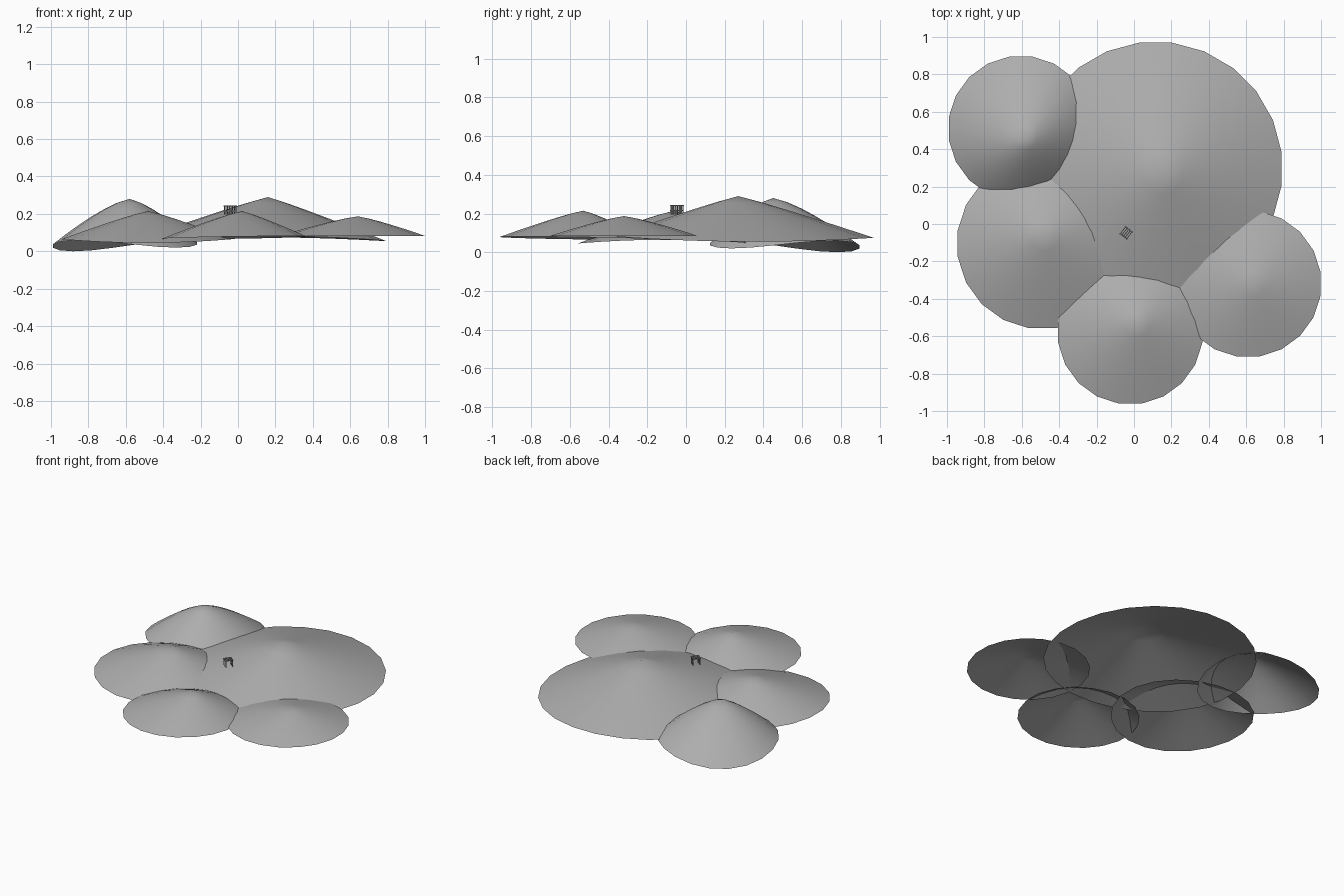
import bpy, bmesh
from math import sin, cos, pi, radians
from mathutils import Matrix, Vector

if "Cube" in bpy.data.objects:
    bpy.data.objects.remove(bpy.data.objects["Cube"])


def material(name, value):
    mat = bpy.data.materials.new(name)
    mat.use_nodes = True
    colour = (value, value, value, 1)
    mat.diffuse_color = colour
    mat.node_tree.nodes["Principled BSDF"].inputs["Base Color"].default_value = colour
    return mat


grey = material("canopy grey", 0.42)


def make_object(name, bm, mat):
    mesh = bpy.data.meshes.new(name)
    bm.to_mesh(mesh)
    bm.free()
    mesh.materials.append(mat)
    obj = bpy.data.objects.new(name, mesh)
    bpy.context.collection.objects.link(obj)
    return obj


def canopy(name, centre, radius, apex, rim, wave=0, axis=0, tilt=(0, 0), power=1.15, sides=20, rings=6):
    """Open, shallow cone with a gently waving rim."""
    bm = bmesh.new()
    tip = Vector(apex)
    top = bm.verts.new(tip)
    previous = None
    for r in range(1, rings + 1):
        t = r / rings
        ring = []
        for i in range(sides):
            a = 2 * pi * (i + 0.5) / sides
            edge = Vector((centre[0] + radius * cos(a), centre[1] + radius * sin(a),
                           rim + wave * cos(2 * (a - radians(axis))) + tilt[0] * cos(a) + tilt[1] * sin(a)))
            p = tip.lerp(edge, t)
            p.z = tip.z + (edge.z - tip.z) * t ** power
            ring.append(bm.verts.new(p))
        for i in range(sides):
            j = (i + 1) % sides
            if previous:
                bm.faces.new((previous[i], ring[i], ring[j], previous[j]))
            else:
                bm.faces.new((top, ring[i], ring[j]))
        previous = ring
    for face in bm.faces:
        face.smooth = True
    return make_object(name, bm, grey)


# Five overlapping canopies
canopy("main_canopy", (0.115, 0.295), 0.68, (0.16, 0.27, 0.29), 0.067, wave=-0.012, tilt=(0, -0.004), power=1.08, sides=24)
canopy("back_right_canopy", (-0.605, 0.51), 0.39, (-0.58, 0.45, 0.28), 0.035, wave=-0.025, axis=135, tilt=(0.007, -0.007), power=1.35)
canopy("right_canopy", (-0.49, -0.105), 0.458, (-0.48, -0.06, 0.215), 0.055, wave=0.01)
canopy("front_canopy", (-0.02, -0.575), 0.39, (0.02, -0.53, 0.215), 0.073, tilt=(0.006, -0.006))
canopy("left_canopy", (0.61, -0.32), 0.393, (0.64, -0.32, 0.187), 0.083, power=1.2)

# Small slatted frame standing on the main canopy
bm = bmesh.new()


def bar(x, y, z, sx, sy, sz):
    bmesh.ops.create_cube(bm, size=1, matrix=Matrix.Translation((x, y, z)) @ Matrix.Diagonal((sx, sy, sz, 1)))


for k in range(-2, 3):
    bar(k * 0.011, 0, 0.242, 0.004, 0.056, 0.005)
for side in (-1, 1):
    bar(0, side * 0.022, 0.215, 0.052, 0.004, 0.005)
    for k in range(-2, 3):
        bar(k * 0.011, side * 0.022, 0.219, 0.004, 0.004, 0.046)
bmesh.ops.transform(bm, verts=bm.verts, matrix=Matrix.Translation((-0.042, -0.047, 0)) @ Matrix.Rotation(radians(-38), 4, "Z"))
make_object("slatted_frame", bm, grey)
